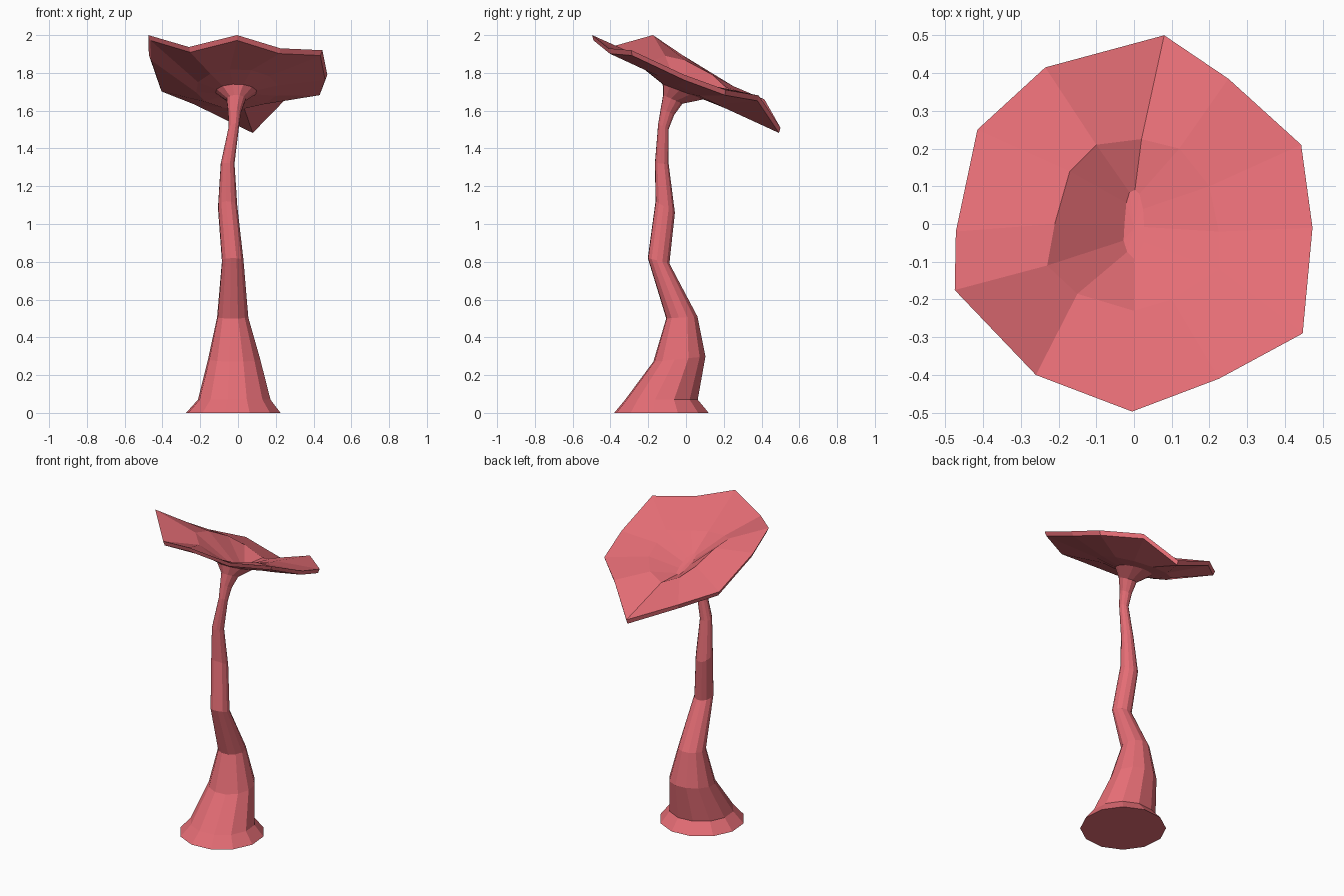
import bpy
from math import sin, cos, radians

N = 12
mat = bpy.data.materials.new("coral")
mat.diffuse_color = (0.78, 0.153, 0.178, 1)


def circle(cx, cy, cz, r, slope=0.0):
    """Ring of N points, tilted along y by slope."""
    pts = []
    for k in range(N):
        a = radians(80 - 30 * k)
        dy = r * sin(a)
        pts.append((cx + r * cos(a), cy + dy, cz + slope * dy))
    return pts


def loft(name, rings, start_cap=False, tip=None):
    """Skin a list of rings; optionally cap the first and fan the last to a tip."""
    verts = [p for ring in rings for p in ring]
    faces = []
    for i in range(len(rings) - 1):
        for k in range(N):
            a, b = i * N + k, i * N + (k + 1) % N
            faces.append((a, a + N, b + N, b))
    if start_cap:
        faces.append(tuple(range(N)))
    if tip:
        verts.append(tip)
        last = (len(rings) - 1) * N
        faces += [(last + k, len(verts) - 1, last + (k + 1) % N) for k in range(N)]
    me = bpy.data.meshes.new(name)
    me.from_pydata(verts, [], faces)
    me.materials.append(mat)
    ob = bpy.data.objects.new(name, me)
    bpy.context.collection.objects.link(ob)
    return ob


# Winding stem: centre x, y, z, radius, tilt
neck = (-0.01, -0.07, 1.66, 0.052, -0.45)
stem = [
    (-0.025, -0.13, 0.00, 0.254, 0),
    (-0.020, -0.13, 0.07, 0.195, 0),
    (-0.020, -0.035, 0.285, 0.140, 0.1),
    (-0.028, -0.022, 0.505, 0.084, 0.06),
    (-0.028, -0.145, 0.805, 0.058, -0.25),
    (-0.055, -0.110, 1.09, 0.052, -0.6),
    (-0.055, -0.128, 1.32, 0.037, -0.1),
    (-0.022, -0.120, 1.515, 0.028, -0.5),
    (-0.018, -0.098, 1.595, 0.036, -0.5),
    neck,
]
loft("stem", [circle(*s) for s in stem], start_cap=True)

# Wavy tilted cap: outer rim and lip of the central hollow
rim = [(0.08, 0.50, 1.51), (0.25, 0.385, 1.68), (0.443, 0.21, 1.71),
       (0.473, -0.01, 1.79), (0.447, -0.29, 1.92), (0.225, -0.41, 1.93),
       (-0.005, -0.497, 2.0), (-0.26, -0.40, 1.937), (-0.475, -0.175, 2.0),
       (-0.472, -0.02, 1.895), (-0.415, 0.25, 1.73), (-0.235, 0.415, 1.66)]
lip = [(0.02, 0.225, 1.665), (0.12, 0.20, 1.70), (0.20, 0.10, 1.74),
       (0.225, -0.02, 1.775), (0.225, -0.12, 1.82), (0.10, -0.20, 1.82),
       (0.0, -0.23, 1.83), (-0.15, -0.185, 1.86), (-0.23, -0.11, 1.89),
       (-0.21, 0.0, 1.865), (-0.17, 0.14, 1.79), (-0.10, 0.21, 1.725)]
under_rim = [(x * 0.975, y * 0.985, z - 0.028) for x, y, z in rim]
# Narrow valley at the bottom of the hollow
valley = [(x * 0.12, y * 0.4, 1.705 - 0.16 * y) for x, y, z in lip]
loft("cap", [circle(*neck),
             circle(-0.01, -0.015, 1.70, 0.11, -0.37),
             circle(-0.005, -0.005, 1.715, 0.22, -0.48),
             under_rim, rim, lip, valley],
     tip=(0.0, -0.01, 1.705))
